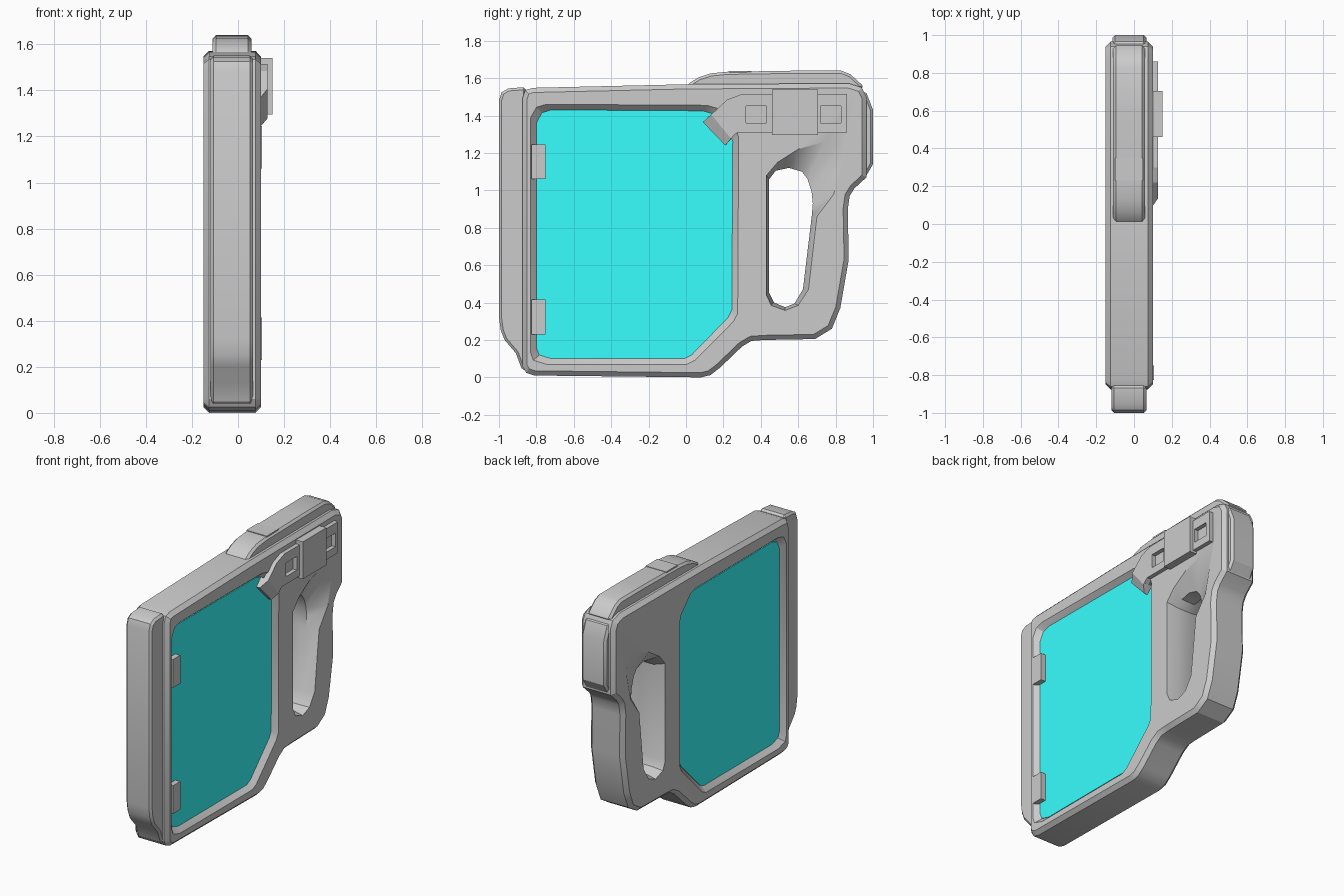
import bpy, bmesh


def material(name, rgb):
    m = bpy.data.materials.new(name)
    m.diffuse_color = (*rgb, 1)
    return m


CYAN = material("cyan_glass", (0.04, 1.0, 1.0))
DARK = material("dark_grey", (0.58, 0.58, 0.58))


def apply(ob, mod):
    bpy.ops.object.select_all(action='DESELECT')
    bpy.context.view_layer.objects.active = ob
    ob.select_set(True)
    bpy.ops.object.modifier_apply(modifier=mod.name)


def loft(name, sections, bevel=0, mat=None):
    """Skin a stack of (x, [(y, z), ...]) loops and cap both ends."""
    bm = bmesh.new()
    rings = [[bm.verts.new((x, y, z)) for y, z in loop] for x, loop in sections]
    n = len(rings[0])
    for a, b in zip(rings, rings[1:]):
        for i in range(n):
            j = (i + 1) % n
            bm.faces.new((a[i], a[j], b[j], b[i]))
    bm.faces.new(rings[0])
    bm.faces.new(rings[-1])
    bmesh.ops.recalc_face_normals(bm, faces=bm.faces)
    me = bpy.data.meshes.new(name)
    bm.to_mesh(me)
    bm.free()
    ob = bpy.data.objects.new(name, me)
    bpy.context.collection.objects.link(ob)
    if mat:
        me.materials.append(mat)
    if bevel:
        mod = ob.modifiers.new("Bevel", 'BEVEL')
        mod.width, mod.segments = bevel, 1
        mod.limit_method, mod.angle_limit = 'ANGLE', 1.1
        apply(ob, mod)
    return ob


def prism(name, x0, x1, loop, bevel=0, mat=None):
    return loft(name, [(x0, loop), (x1, loop)], bevel, mat)


def box(name, x, y, z, bevel=0, mat=None):
    loop = [(y[0], z[0]), (y[1], z[0]), (y[1], z[1]), (y[0], z[1])]
    return prism(name, x[0], x[1], loop, bevel, mat)


def cut(ob, cutter):
    cutter.hide_render = True
    mod = ob.modifiers.new("Cut", 'BOOLEAN')
    mod.operation, mod.solver, mod.object = 'DIFFERENCE', 'EXACT', cutter
    apply(ob, mod)
    bpy.data.objects.remove(cutter)


def smooth(ob, angle=0.5):
    bpy.ops.object.select_all(action='DESELECT')
    bpy.context.view_layer.objects.active = ob
    ob.select_set(True)
    bpy.ops.object.shade_smooth_by_angle(angle=angle)


# Main case with chamfered rim
case = prism("case", -0.15, 0.10, [
    (-0.875, 0.06), (-0.855, 0.025), (-0.81, 0.01), (0.08, 0.0), (0.13, 0.012),
    (0.18, 0.05), (0.30, 0.165), (0.35, 0.195), (0.42, 0.20), (0.69, 0.205),
    (0.78, 0.26), (0.825, 0.37), (0.87, 0.63), (0.865, 0.90), (0.875, 0.97),
    (0.90, 1.01), (0.965, 1.07), (0.965, 1.50), (0.94, 1.55), (0.87, 1.572),
    (0.0, 1.567), (-0.82, 1.548), (-0.86, 1.535), (-0.875, 1.49)], 0.025)

# Window recess on both sides
pane = [(-0.80, 0.16), (-0.785, 0.12), (-0.72, 0.10), (-0.01, 0.10), (0.03, 0.12),
        (0.225, 0.32), (0.245, 0.36), (0.25, 1.26), (0.235, 1.31), (0.14, 1.41),
        (0.09, 1.425), (-0.72, 1.43), (-0.77, 1.415), (-0.80, 1.36)]
cy, cz = -0.275, 0.765
rim = [(cy + (y - cy) * 1.06, cz + (z - cz) * 1.045) for y, z in pane]
for face, inward in ((0.10, -1), (-0.15, 1)):
    floor = face + inward * 0.035
    cut(case, loft("window_cutter", [(face - inward * 0.02, rim), (face, rim), (floor, pane)]))
    # Cyan pane sitting on the recess floor
    side = "right" if inward < 0 else "left"
    prism(side + "_window", floor - inward * 0.005, floor + inward * 0.01, pane, 0, CYAN)

# Handle opening with thumb scoop flaring out to both faces
hole = [(0.445, 0.45), (0.445, 1.06), (0.48, 1.105), (0.55, 1.12), (0.62, 1.10),
        (0.65, 1.06), (0.672, 0.99), (0.678, 0.93), (0.672, 0.86), (0.625, 0.47),
        (0.58, 0.395), (0.53, 0.375), (0.47, 0.40)]
scoop = [(0.43, 0.44), (0.43, 1.08), (0.49, 1.15), (0.60, 1.22), (0.74, 1.26),
         (0.82, 1.24), (0.83, 1.15), (0.79, 0.98), (0.70, 0.86), (0.655, 0.47),
         (0.60, 0.385), (0.53, 0.358), (0.455, 0.385)]
cut(case, loft("handle_cutter", [(-0.17, scoop), (-0.15, scoop), (-0.075, hole),
                                 (0.025, hole), (0.10, scoop), (0.12, scoop)]))
smooth(case)

# Raised bumpers along the front, top and rear edges
smooth(prism("front_bumper", -0.12, 0.065, [
    (-0.855, 0.03), (-0.88, 0.05), (-0.91, 0.13), (-0.97, 0.20), (-0.99, 0.25),
    (-1.0, 0.32), (-1.0, 1.48), (-0.985, 1.525), (-0.95, 1.545), (-0.855, 1.552)], 0.02))
smooth(prism("top_bumper", -0.11, 0.058, [
    (0.0, 1.55), (0.02, 1.575), (0.07, 1.605), (0.13, 1.625), (0.22, 1.634),
    (0.60, 1.64), (0.83, 1.64), (0.88, 1.62), (0.94, 1.565), (0.95, 1.54)], 0.018))
smooth(prism("rear_bumper", -0.115, 0.065, [
    (0.94, 1.08), (0.965, 1.08), (1.0, 1.14), (1.0, 1.43), (0.965, 1.52), (0.94, 1.53)], 0.025))

# Dark grip patch on the top bumper
box("top_grip", (-0.10, 0.048), (0.23, 0.35), (1.60, 1.639), 0, DARK)

# Latch bar with two slots and a bent arm
latch = prism("latch_bar", 0.09, 0.127, [
    (0.86, 1.31), (0.86, 1.515), (0.30, 1.515), (0.22, 1.485), (0.14, 1.41),
    (0.24, 1.28), (0.275, 1.31)], 0, DARK)
for y in (0.32, 0.72):
    cut(latch, box("slot_cutter", (0.08, 0.15), (y, y + 0.11), (1.36, 1.45)))
back = [(0.14, 1.41), (0.09, 1.365), (0.21, 1.24), (0.25, 1.285)]
front = [(0.14, 1.41), (0.135, 1.405), (0.24, 1.277), (0.25, 1.285)]
loft("latch_tip", [(0.065, back), (0.095, back), (0.127, front)], 0, DARK)

# Latch pad
box("latch_pad", (0.09, 0.15), (0.46, 0.705), (1.295, 1.54))

# Window hinges
for label, z in (("lower", 0.23), ("upper", 1.06)):
    box(label + "_hinge", (0.06, 0.105), (-0.825, -0.75), (z, z + 0.185))
